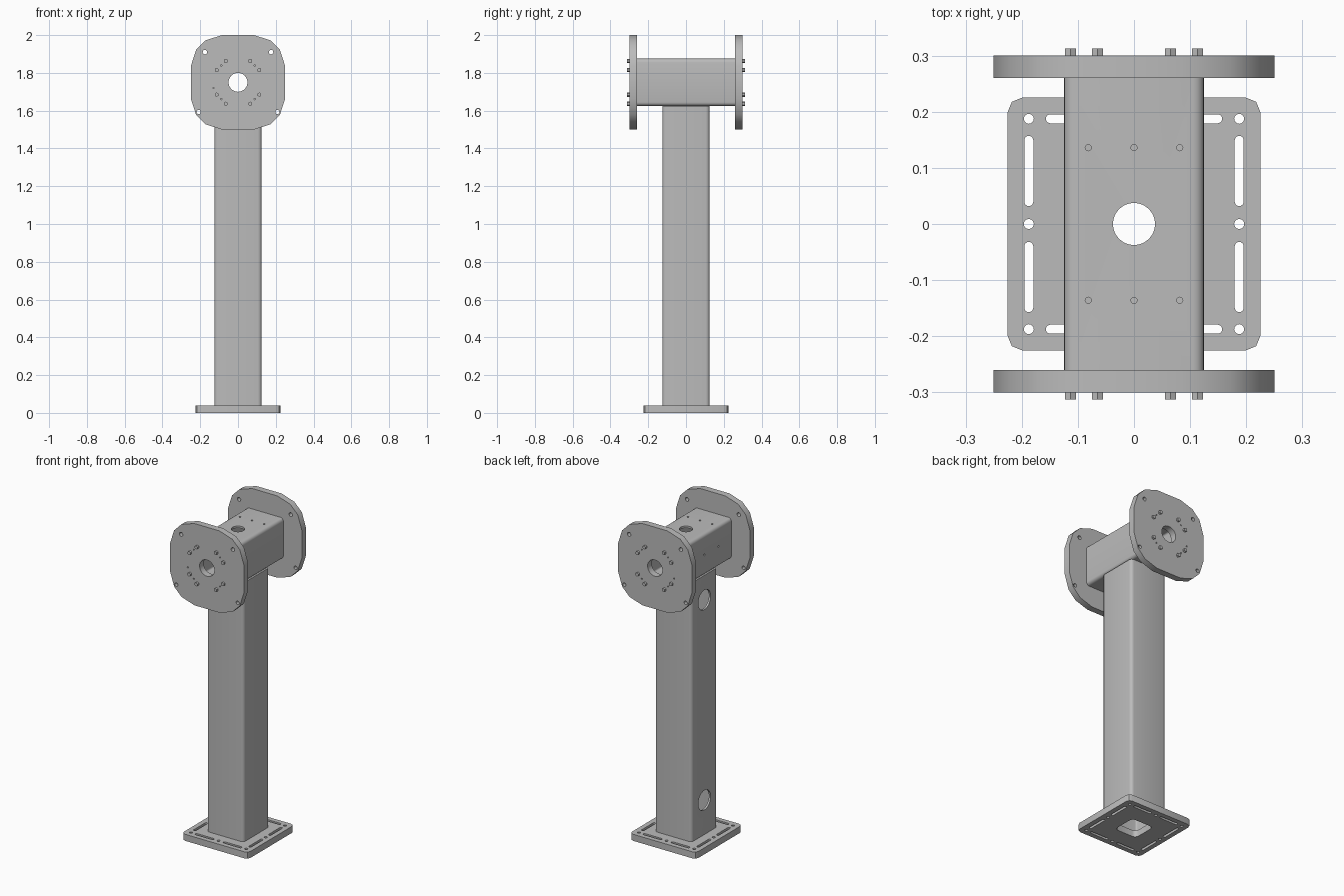
import bpy, bmesh, math

if "Cube" in bpy.data.objects:
    bpy.data.objects.remove(bpy.data.objects["Cube"], do_unlink=True)

# One painted-steel grey for everything
GREY = (0.5, 0.5, 0.5, 1.0)
steel = bpy.data.materials.new("steel_grey")
steel.use_nodes = True
steel.diffuse_color = GREY
steel.node_tree.nodes["Principled BSDF"].inputs["Base Color"].default_value = GREY

HEAD_Z = 1.75          # height of the cross tube axis
HALF = 0.125           # half width of the square tubes
WALL = 0.012


# ---------- outlines (2D point lists) ----------
def circle(x, y, r, n=24, start=0.0):
    return [(x + r * math.cos(start + math.tau * i / n),
             y + r * math.sin(start + math.tau * i / n)) for i in range(n)]


def rounded_rect(hx, hy, r, seg, x=0, y=0):
    pts = []
    for q, (sx, sy) in enumerate([(1, 1), (-1, 1), (-1, -1), (1, -1)]):
        for i in range(seg + 1):
            a = math.pi / 2 * (q + i / seg)
            pts.append((x + sx * (hx - r) + r * math.cos(a),
                        y + sy * (hy - r) + r * math.sin(a)))
    return pts


# ---------- building helpers ----------
def finish(ob):
    ob.data.materials.clear()
    ob.data.materials.append(steel)
    bpy.ops.object.select_all(action='DESELECT')
    ob.select_set(True)
    bpy.context.view_layer.objects.active = ob
    bpy.ops.object.shade_smooth_by_angle(angle=math.radians(32))
    return ob


def plate(name, loops, thickness, loc, rot=(0, 0, 0)):
    """Extrude an outline (first loop) with holes (other loops), centred on loc."""
    cu = bpy.data.curves.new(name, 'CURVE')
    cu.dimensions = '2D'
    cu.fill_mode = 'BOTH'
    cu.extrude = thickness / 2
    for pts in loops:
        sp = cu.splines.new('POLY')
        sp.points.add(len(pts) - 1)
        for p, (x, y) in zip(sp.points, pts):
            p.co = (x, y, 0, 1)
        sp.use_cyclic_u = True
    tmp = bpy.data.objects.new(name + "_profile", cu)
    bpy.context.collection.objects.link(tmp)
    dg = bpy.context.evaluated_depsgraph_get()
    me = bpy.data.meshes.new_from_object(tmp.evaluated_get(dg))
    bpy.data.objects.remove(tmp, do_unlink=True)
    bm = bmesh.new()
    bm.from_mesh(me)
    bmesh.ops.remove_doubles(bm, verts=bm.verts, dist=1e-5)
    bmesh.ops.recalc_face_normals(bm, faces=bm.faces)
    bm.to_mesh(me)
    bm.free()
    me.name = name
    ob = bpy.data.objects.new(name, me)
    ob.location, ob.rotation_euler = loc, rot
    bpy.context.collection.objects.link(ob)
    return ob


def drill(ob, holes):
    """Cut round holes, each (centre, radius, length, rotation)."""
    for loc, r, length, rot in holes:
        cutter = plate("drill", [circle(0, 0, r, 32 if r > 0.02 else 12)], length, loc, rot)
        cutter.hide_render = True
        mod = ob.modifiers.new("hole", 'BOOLEAN')
        mod.operation, mod.solver, mod.object = 'DIFFERENCE', 'EXACT', cutter
        bpy.context.view_layer.update()
        dg = bpy.context.evaluated_depsgraph_get()
        me = bpy.data.meshes.new_from_object(ob.evaluated_get(dg))
        ob.modifiers.clear()
        ob.data = me
        bpy.data.objects.remove(cutter, do_unlink=True)


ALONG_Y = (math.pi / 2, 0, 0)
ALONG_X = (0, math.pi / 2, 0)
ALONG_Z = (0, 0, 0)
inner = HALF - WALL
tube = [rounded_rect(HALF, HALF, 0.02, 4), rounded_rect(inner, inner, 0.01, 3)]

# ---------- base plate with slots and bolt holes ----------
E = 0.1875
loops = [rounded_rect(0.225, 0.225, 0.025, 2), rounded_rect(0.075, 0.075, 0.025, 4)]
for s in (-1, 1):
    for t in (-1, 1):
        loops.append(rounded_rect(0.008, 0.0625, 0.0078, 4, s * E, t * 0.0945))
        loops.append(rounded_rect(0.0625, 0.008, 0.0078, 4, t * 0.0945, s * E))
        loops.append(circle(s * E, t * E, 0.009, 12))
    loops.append(circle(s * E, 0, 0.009, 12))
    loops.append(circle(0, s * E, 0.009, 12))
finish(plate("base_plate", loops, 0.04, (0, 0, 0.02)))

# ---------- upright column with two access holes on its right side ----------
col_top = HEAD_Z - HALF
column = plate("column", tube, col_top - 0.04, (0, 0, (col_top + 0.04) / 2))
drill(column, [((-HALF, 0, z), 0.06, 0.1, ALONG_X) for z in (0.25, 1.475)])
finish(column)

# ---------- cross tube with cable openings and tapped holes ----------
cross = plate("cross_tube", tube, 0.52, (0, 0, HEAD_Z), ALONG_Y)
holes = [((0, 0, HEAD_Z + HALF), 0.0375, 0.1, ALONG_Z),
         ((0, 0, HEAD_Z - HALF), 0.06, 0.1, ALONG_Z)]
holes += [((x, y, HEAD_Z + HALF), 0.0055, 0.06, ALONG_Z)
          for x in (-0.0815, 0, 0.0815) for y in (-0.136, 0.136)]
holes += [((-HALF, y, HEAD_Z), 0.0055, 0.06, ALONG_X) for y in (-0.136, 0, 0.136)]
drill(cross, holes)
finish(cross)

# ---------- end flanges and their hex bolts ----------
quarter = [(0.25, 0.085), (0.222, 0.172), (0.172, 0.222), (0.085, 0.25)]
outline = (quarter + [(-x, y) for x, y in reversed(quarter)]
           + [(-x, -y) for x, y in quarter] + [(x, -y) for x, y in reversed(quarter)])
flange_loops = [outline, circle(0, 0, 0.05, 32)]
for s in (-1, 1):
    flange_loops += [circle(s * 0.175, 0.16, 0.012, 12), circle(s * 0.208, -0.157, 0.011, 12)]
bolt_spots = [(sx * a, sz * b) for sx in (-1, 1) for sz in (-1, 1)
              for a, b in ((0.065, 0.113), (0.113, 0.065))]

for label, s in (("front", -1), ("back", 1)):
    flange = plate(label + "_flange", flange_loops, 0.04, (0, s * 0.28, HEAD_Z), ALONG_Y)
    pins = [(x * 0.089, z * 0.089) for x in (-1, 1) for z in (-1, 1)] + [(-0.13, -0.03)]
    drill(flange, [((x, s * 0.3, HEAD_Z + z), 0.004, 0.03, ALONG_Y) for x, z in pins])
    finish(flange)
    for i, (x, z) in enumerate(bolt_spots, 1):
        finish(plate(f"{label}_bolt_{i}", [circle(0, 0, 0.0115, 6, math.pi / 2)], 0.0165,
                     (x, s * 0.30425, HEAD_Z + z), ALONG_Y))
